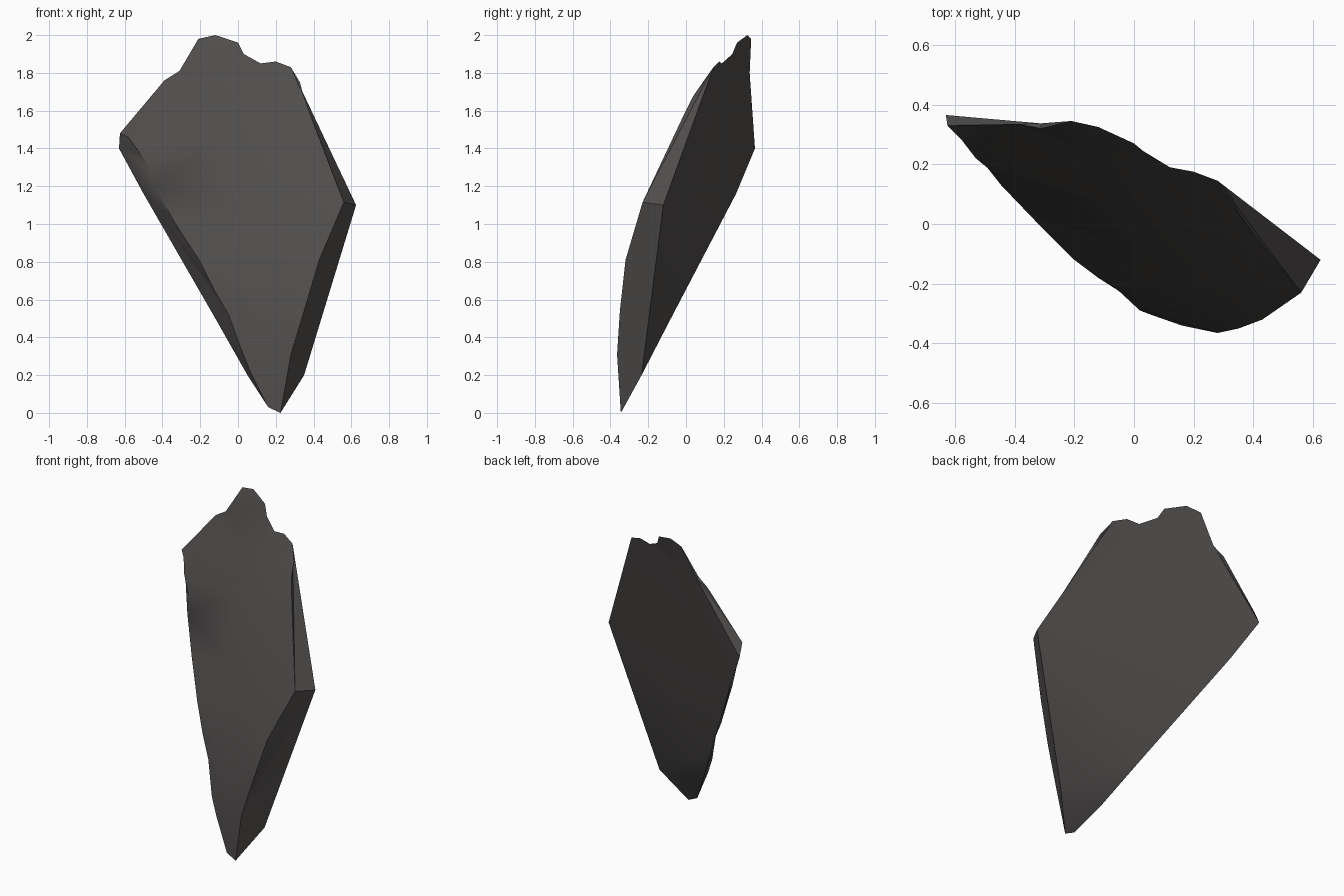
import bpy, bmesh
from mathutils import Vector
from mathutils.geometry import delaunay_2d_cdt

if "Cube" in bpy.data.objects:
    bpy.data.objects.remove(bpy.data.objects["Cube"])

# Rim pieces of the shard, as (x, y, z)
ridge = [(-.21, .345, 1.98), (-.12, .325, 2.0), (0, .27, 1.96), (.03, .245, 1.90),
         (.12, .19, 1.85), (.20, .175, 1.86), (.28, .145, 1.83)]
front_right_top = [ridge[-1], (.328, .09, 1.75), (.347, .04, 1.68), (.39, -.02, 1.56), (.56, -.23, 1.115)]
back_right_top = [ridge[-1], (.625, -.12, 1.10)]
tip_right, tip_left = (.225, -.345, 0), (.16, -.34, .03)
front_right_low = [front_right_top[-1], (.43, -.32, .81), (.35, -.35, .54), (.28, -.365, .31), tip_right]
back_right_low = [back_right_top[-1], (.35, -.235, .20), tip_right]
front_left_low = [(-.625, .33, 1.48), (-.58, .285, 1.46), (-.53, .22, 1.39), (-.46, .163, 1.29),
                  (-.445, .13, 1.20), (-.33, .01, 1.0), (-.20, -.12, .80), (-.12, -.18, .64),
                  (-.05, -.225, .52), (.02, -.29, .33), (.06, -.305, .23), tip_left]
back_left_low = [(-.63, .365, 1.40), (-.50, .265, 1.16), (-.12, -.08, .50), (.05, -.235, .20), tip_left]
front_left_top = [ridge[0], (-.31, .32, 1.81), (-.39, .335, 1.76), front_left_low[0]]
back_left_top = [ridge[0], (-.313, .337, 1.80), back_left_low[0]]

# Gentle swelling of the broad front face
front_inner = [(0, -.095, 1.1), (.14, -.295, .6), (-.1, .075, 1.45), (.07, .12, 1.7), (.2, -.065, 1.4),
               (.25, -.225, .95), (-.2, .275, 1.84), (-.15, .235, 1.72)]

bm = bmesh.new()


def tri(points):
    if len({tuple(p) for p in points}) == 3:
        bm.faces.new([bm.verts.new(p) for p in points])


def sheet(rim, inner=()):
    """Fill a rim, triangulated in its front projection."""
    pts = list(rim) + list(inner)
    flat = [Vector((p[0], p[2])) for p in pts]
    _, _, faces, orig, _, _ = delaunay_2d_cdt(flat, [], [list(range(len(rim)))], 1, 1e-5)
    for f in faces:
        tri([pts[orig[i][0]] for i in f])


def bridge(a, b):
    """Stitch two descending chains together."""
    i = j = 0
    while i < len(a) - 1 or j < len(b) - 1:
        if j == len(b) - 1 or (i < len(a) - 1 and a[i + 1][2] >= b[j + 1][2]):
            tri([a[i], a[i + 1], b[j]])
            i += 1
        else:
            tri([a[i], b[j + 1], b[j]])
            j += 1


def rim(right_top, right_low, left_low, left_top):
    return ridge + right_top[1:] + right_low[1:] + left_low[::-1] + left_top[::-1][1:-1]


# Broad faces
sheet(rim(front_right_top, front_right_low, front_left_low, front_left_top), front_inner)
sheet(rim(back_right_top, back_right_low, back_left_low, back_left_top))
# Broken side facets
bridge(front_right_top, back_right_top)
bridge(front_right_low, back_right_low)
bridge(front_left_low, back_left_low)
bridge(front_left_top, back_left_top)

bmesh.ops.remove_doubles(bm, verts=bm.verts, dist=1e-4)
bmesh.ops.recalc_face_normals(bm, faces=bm.faces)
mesh = bpy.data.meshes.new("stone_shard")
bm.to_mesh(mesh)
bm.free()

# Dark stone
stone = bpy.data.materials.new("dark_stone")
stone.diffuse_color = (.080, .074, .072, 1)
stone.use_nodes = True
stone.node_tree.nodes["Principled BSDF"].inputs["Base Color"].default_value = stone.diffuse_color
mesh.materials.append(stone)
shard = bpy.data.objects.new("stone_shard", mesh)
bpy.context.collection.objects.link(shard)
bpy.context.view_layer.objects.active = shard
shard.select_set(True)
bpy.ops.object.shade_smooth_by_angle(angle=0.52)
